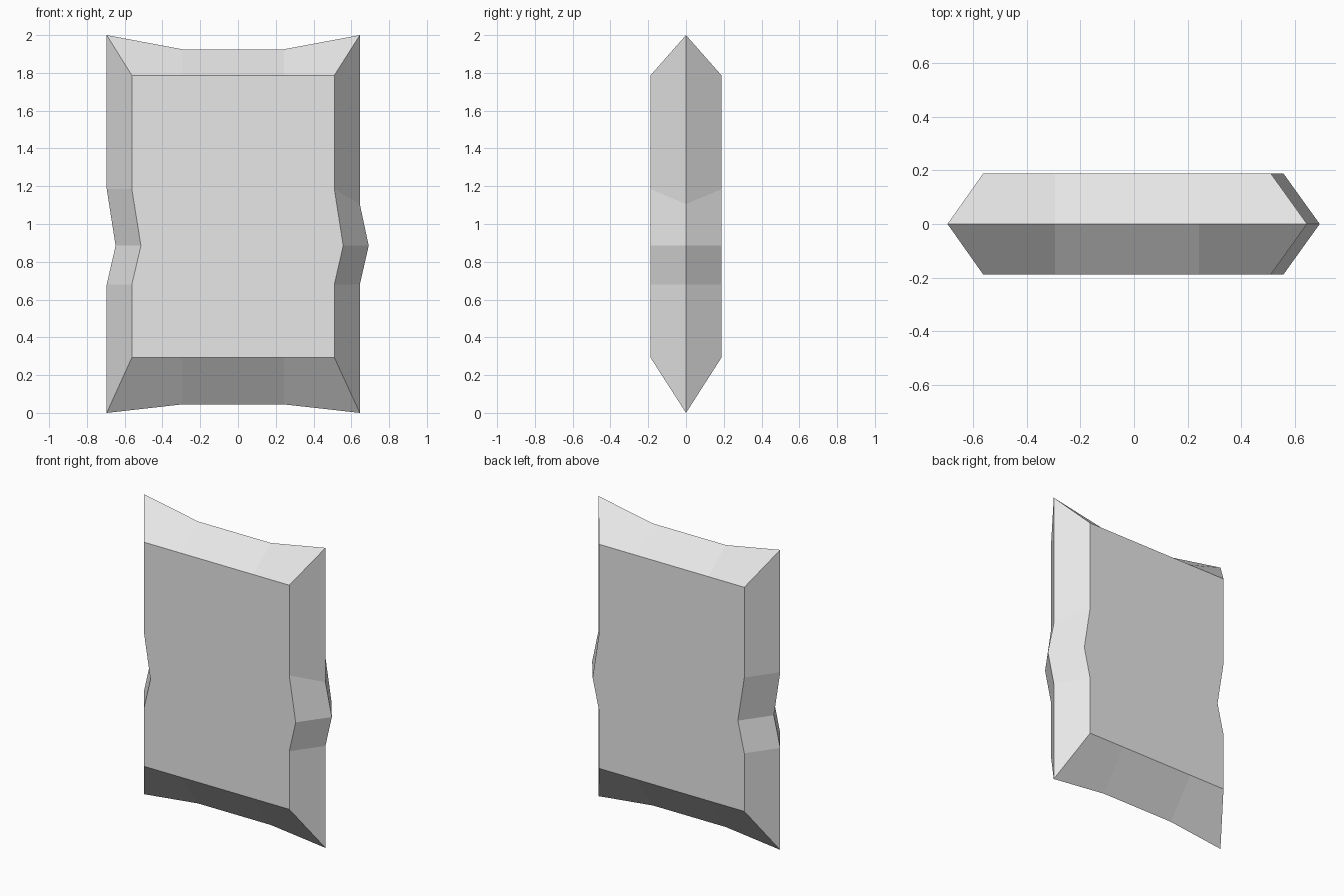
import bpy
import bmesh

cube = bpy.data.objects.get("Cube")
if cube:
    bpy.data.objects.remove(cube, do_unlink=True)

# Plain stone colour
stone = bpy.data.materials.new("light_grey_stone")
stone.use_nodes = True
colour = (0.8, 0.8, 0.8, 1.0)
stone.diffuse_color = colour
stone.node_tree.nodes["Principled BSDF"].inputs["Base Color"].default_value = colour

HALF_DEPTH = 0.188

# Outline at the middle ridge, clockwise from the top left corner
ridge = [(-0.695, 2.0), (-0.295, 1.925), (0.243, 1.925), (0.645, 2.0),
         (0.645, 1.105), (0.692, 0.885), (0.645, 0.68), (0.645, 0.0),
         (0.243, 0.045), (-0.295, 0.045), (-0.695, 0.0),
         (-0.695, 0.68), (-0.648, 0.885), (-0.695, 1.185)]

# Matching outline of the flat front and back panels
panel = [(-0.562, 1.787), (-0.295, 1.787), (0.243, 1.787), (0.51, 1.787),
         (0.51, 1.185), (0.557, 0.885), (0.51, 0.68), (0.51, 0.293),
         (0.243, 0.293), (-0.295, 0.293), (-0.562, 0.293),
         (-0.562, 0.68), (-0.514, 0.885), (-0.562, 1.185)]

bm = bmesh.new()


def ring(outline, y):
    return [bm.verts.new((x, y, z)) for x, z in outline]


# Flat panel and sloping bevels on each side of the ridge
edge = ring(ridge, 0)
for side in (-1, 1):
    face_ring = ring(panel, side * HALF_DEPTH)
    bm.faces.new(face_ring)
    for i in range(len(edge)):
        j = (i + 1) % len(edge)
        bm.faces.new((edge[i], edge[j], face_ring[j], face_ring[i]))

bmesh.ops.recalc_face_normals(bm, faces=bm.faces)
mesh = bpy.data.meshes.new("bevelled_slab")
bm.to_mesh(mesh)
bm.free()
mesh.materials.append(stone)
slab = bpy.data.objects.new("bevelled_slab", mesh)
bpy.context.collection.objects.link(slab)
